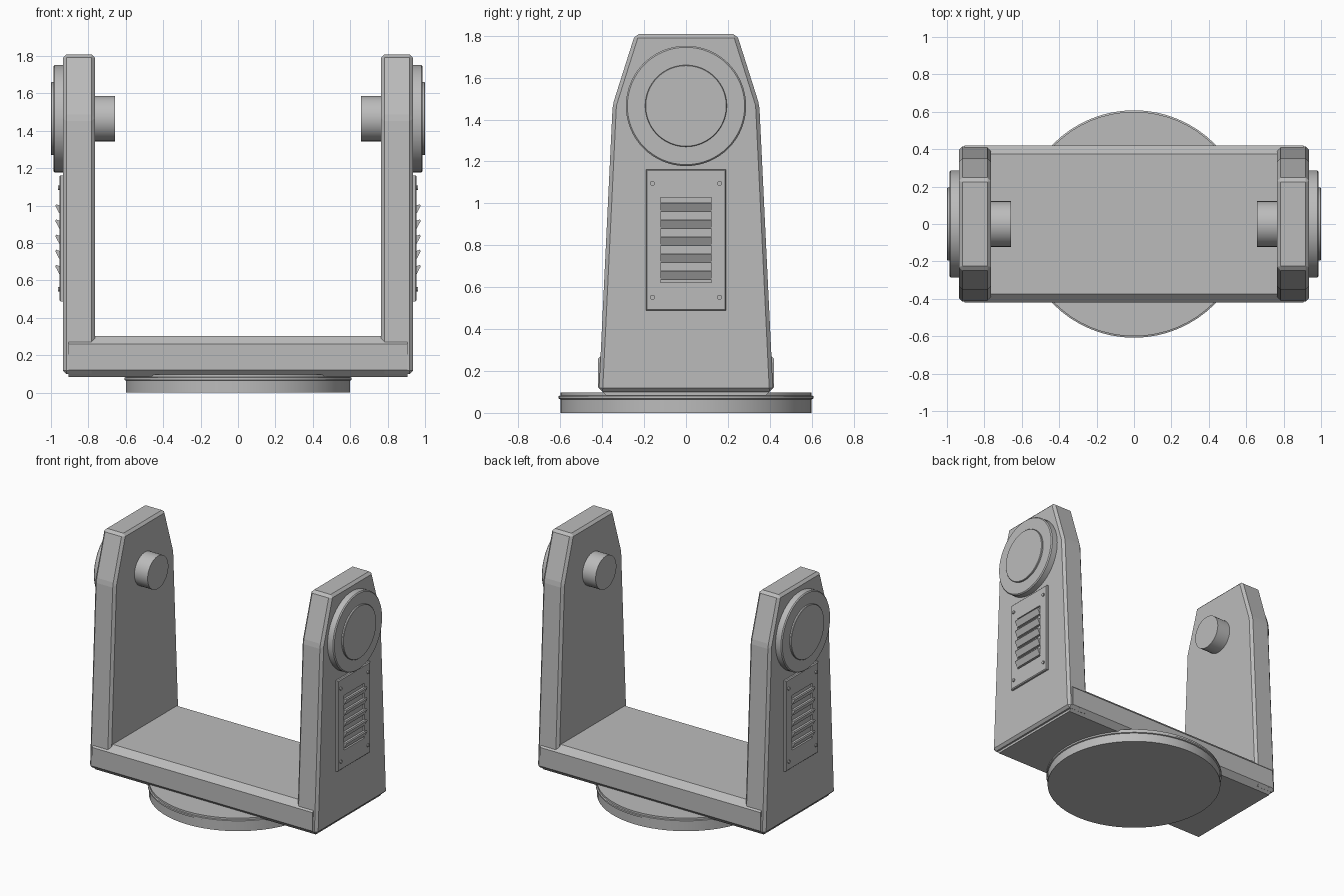
import bpy, bmesh, math

if "Cube" in bpy.data.objects:
    bpy.data.objects.remove(bpy.data.objects["Cube"], do_unlink=True)

grey = bpy.data.materials.new("plain grey")
grey.use_nodes = True
colour = (0.5, 0.5, 0.5, 1)
grey.diffuse_color = colour
grey.node_tree.nodes["Principled BSDF"].inputs["Base Color"].default_value = colour


def loft(name, rings, mirror=True, bevel=0, smooth=False):
    """Skin a list of matching point rings and cap both ends."""
    bm = bmesh.new()
    loops = [[bm.verts.new(p) for p in ring] for ring in rings]
    n = len(loops[0])
    for a, b in zip(loops, loops[1:]):
        for i in range(n):
            j = (i + 1) % n
            bm.faces.new((a[i], a[j], b[j], b[i]))
    bm.faces.new(loops[0])
    bm.faces.new(loops[-1])
    bmesh.ops.recalc_face_normals(bm, faces=bm.faces)
    if bevel:
        bmesh.ops.bevel(bm, geom=bm.edges[:], offset=bevel, segments=1,
                        affect='EDGES', clamp_overlap=True)
    mesh = bpy.data.meshes.new(name)
    bm.to_mesh(mesh)
    bm.free()
    mesh.materials.append(grey)
    obj = bpy.data.objects.new(name, mesh)
    bpy.context.collection.objects.link(obj)
    if mirror:
        obj.modifiers.new("other side", 'MIRROR')
    if smooth:
        bpy.ops.object.select_all(action='DESELECT')
        obj.select_set(True)
        bpy.context.view_layer.objects.active = obj
        bpy.ops.object.shade_smooth_by_angle(angle=math.radians(25))
    return obj


def circle(r, x, y=0, z=0, n=48):
    """Ring of points facing along x."""
    steps = [math.tau * i / n for i in range(n)]
    return [(x, y + r * math.cos(t), z + r * math.sin(t)) for t in steps]


def rect(hy, z0, z1, x):
    return [(x, -hy, z0), (x, hy, z0), (x, hy, z1), (x, -hy, z1)]


def slab(profile, x0, x1):
    """Two rings from half of a yz outline, reflected in y."""
    full = profile + [(-y, z) for y, z in reversed(profile)]
    return [[(x, y, z) for y, z in full] for x in (x0, x1)]


# Turntable disc with a thin lip
disc = [(0.6, 0), (0.6, 0.065), (0.608, 0.068), (0.608, 0.08),
        (0.6, 0.083), (0.6, 0.097)]
loft("turntable_disc",
     [[(a, b, z) for _, a, b in circle(r, 0, n=64)] for r, z in disc],
     mirror=False, smooth=True)

# Cross beam with chamfered long edges
beam = [(0.38, 0.083), (0.419, 0.122), (0.419, 0.26), (0.375, 0.303)]
loft("cross_beam", slab(beam, -0.905, 0.905), mirror=False)

# Tapered upright arms
arm = [(0.416, 0.1), (0.35, 1.47), (0.243, 1.808)]
loft("upright_arm", slab(arm, 0.765, 0.936), bevel=0.018)

# Pivot hubs outside and pegs inside
AXIS = 1.465
hub = [(0.287, 0.93), (0.287, 0.98), (0.28, 0.987),
       (0.195, 0.987), (0.195, 0.997), (0.192, 1.0)]
loft("pivot_hub", [circle(r, x, z=AXIS, n=64) for r, x in hub], smooth=True)
loft("pivot_peg", [circle(0.122, x, z=AXIS, n=32) for x in (0.657, 0.78)],
     smooth=True)

# Vent frame with a recessed opening
loft("vent_frame", [
    rect(0.192, 0.488, 1.162, 0.93), rect(0.192, 0.488, 1.162, 0.948),
    rect(0.186, 0.494, 1.156, 0.954), rect(0.122, 0.622, 1.028, 0.954),
    rect(0.122, 0.622, 1.028, 0.94)])

# Slanted louvres
for i in range(5):
    z = 0.665 + 0.081 * i
    section = [(0.938, z - 0.03), (0.956, z - 0.03),
               (0.977, z + 0.01), (0.972, z + 0.018), (0.938, z + 0.005)]
    loft(f"louvre_{i + 1}",
         [[(x, y, h) for x, h in section] for y in (-0.122, 0.122)])

# Corner bolts
for row, z in (("lower", 0.552), ("upper", 1.095)):
    for side, y in (("front", -0.16), ("rear", 0.16)):
        loft(f"{row}_{side}_bolt",
             [circle(0.012, x, y, z, 12) for x in (0.945, 0.962)])
